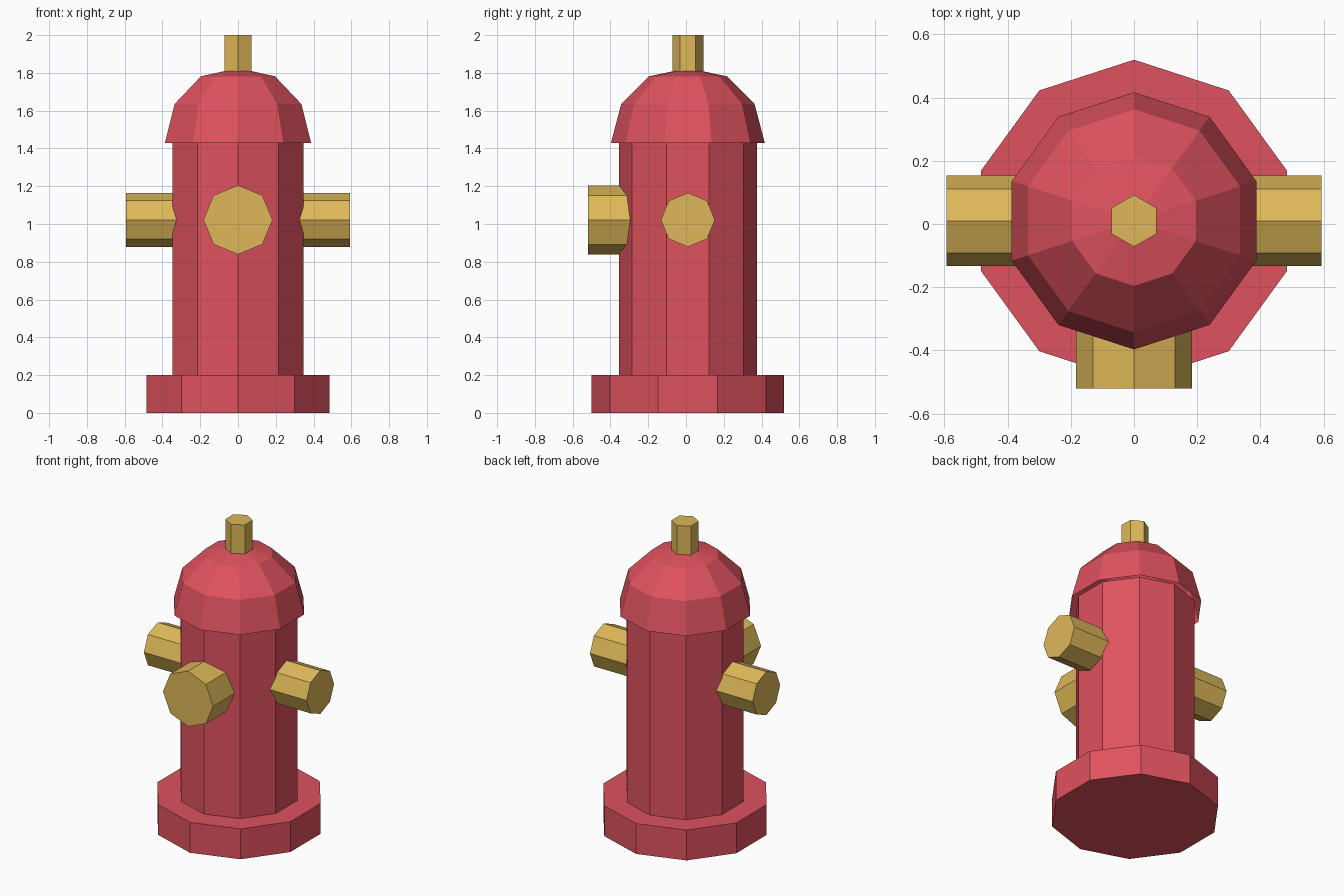
import bpy, bmesh, math
from mathutils import Vector, Matrix

if "Cube" in bpy.data.objects:
    bpy.data.objects.remove(bpy.data.objects["Cube"])

CENTRE_Y = 0.01
NOZZLE_Z = 1.022


def material(name, rgb):
    mat = bpy.data.materials.new(name)
    mat.use_nodes = True
    colour = (*rgb, 1.0)
    mat.diffuse_color = colour
    mat.node_tree.nodes["Principled BSDF"].inputs["Base Color"].default_value = colour
    return mat


red = material("hydrant red", (0.73, 0.084, 0.113))
gold = material("brass yellow", (0.73, 0.477, 0.10))


def prism(name, sides, radius, start, end, mat):
    """Flat-sided cylinder running between two points."""
    start, end = Vector(start), Vector(end)
    axis = end - start
    bpy.ops.mesh.primitive_cylinder_add(
        vertices=sides, radius=radius, depth=axis.length, location=(start + end) / 2)
    obj = bpy.context.object
    obj.rotation_euler = Vector((0, 0, 1)).rotation_difference(axis).to_euler()
    obj.name = name
    obj.data.materials.append(mat)
    return obj


def dome(name, sides, profile, mat):
    """Revolve a profile, ending at its apex, into an open shell."""
    bm = bmesh.new()
    verts = [bm.verts.new((0, r, z)) for r, z in profile]
    edges = [bm.edges.new(pair) for pair in zip(verts, verts[1:])]
    bmesh.ops.spin(bm, geom=verts + edges, cent=(0, 0, 0), axis=(0, 0, 1),
                   angle=math.tau, steps=sides)
    bmesh.ops.remove_doubles(bm, verts=bm.verts, dist=0.0005)
    bmesh.ops.recalc_face_normals(bm, faces=bm.faces)
    bm.normal_update()
    if sum(f.normal.z for f in bm.faces) < 0:
        bmesh.ops.reverse_faces(bm, faces=bm.faces)
    mesh = bpy.data.meshes.new(name)
    bm.to_mesh(mesh)
    bm.free()
    mesh.materials.append(mat)
    obj = bpy.data.objects.new(name, mesh)
    obj.location.y = CENTRE_Y
    bpy.context.collection.objects.link(obj)
    return obj


# Foot and barrel
prism("base_flange", 10, 0.51, (0, CENTRE_Y, 0), (0, CENTRE_Y, 0.2), red)
prism("barrel", 10, 0.365, (0, CENTRE_Y, 0.19), (0, CENTRE_Y, 1.44), red)

# Bonnet and its nut
dome("bonnet", 10, [(0.407, 1.43), (0.353, 1.635), (0.206, 1.782), (0, 1.825)], red)
prism("top_nut", 6, 0.082, (0, CENTRE_Y, 1.78), (0, CENTRE_Y, 2.0), gold)

# Side and front outlets
for side, x in (("left", 1), ("right", -1)):
    prism(side + "_outlet", 8, 0.143, (x * 0.2, CENTRE_Y, NOZZLE_Z),
          (x * 0.593, CENTRE_Y, NOZZLE_Z), gold)
prism("front_outlet", 8, 0.183, (0, -0.15, NOZZLE_Z), (0, -0.52, NOZZLE_Z), gold)
